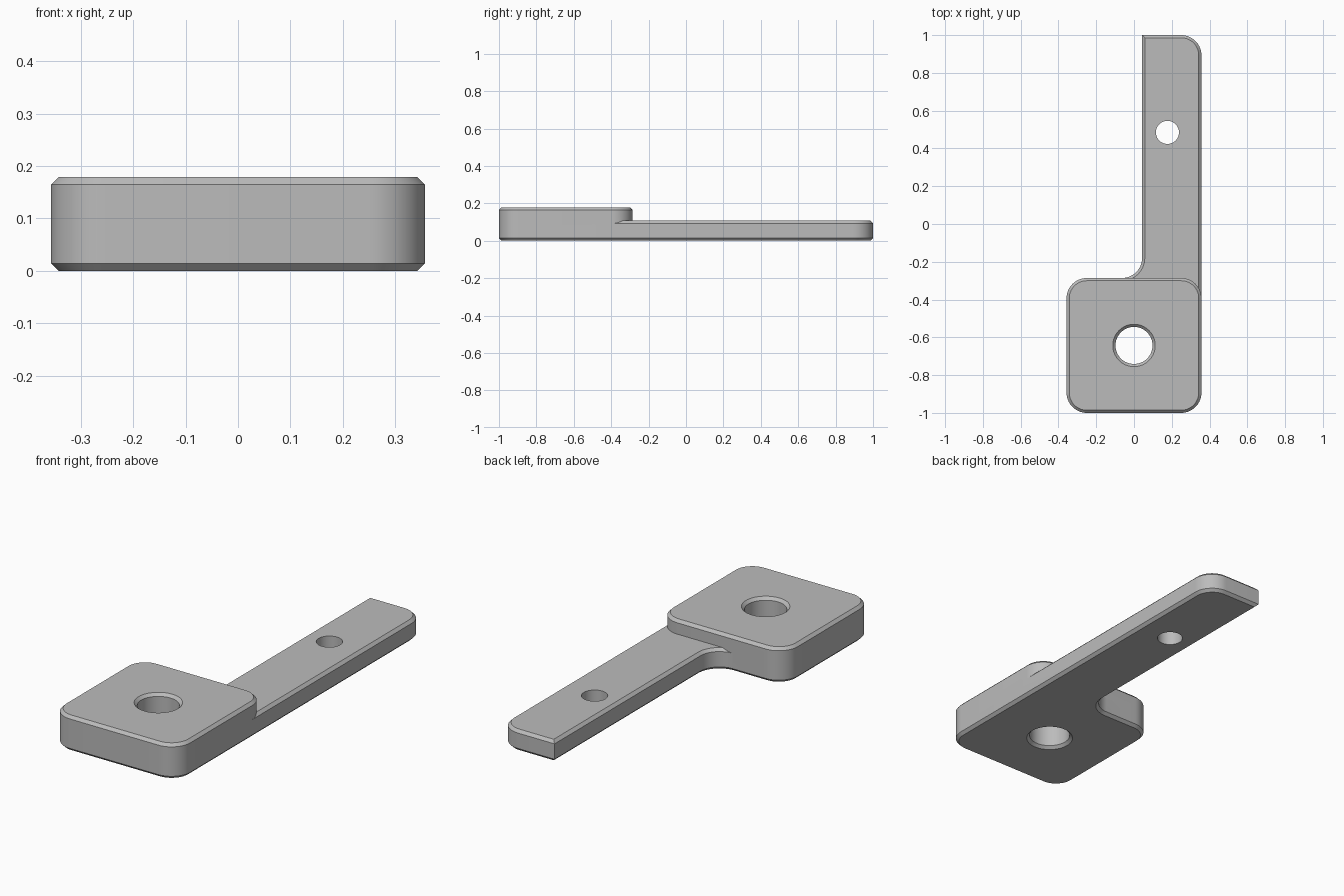
import bpy, bmesh, math
from mathutils import Vector

cube = bpy.data.objects.get("Cube")
if cube:
    bpy.data.objects.remove(cube, do_unlink=True)

HALF, BACK, CHAMFER, RADIUS = 0.357, -0.286, 0.0143, 0.107
PAD_TOP, ARM_TOP = 0.179, 0.107
ARM_LEFT = 0.043

grey = bpy.data.materials.new("plain grey")
grey.use_nodes = True
colour = (0.5, 0.5, 0.5, 1)
grey.diffuse_color = colour
grey.node_tree.nodes["Principled BSDF"].inputs["Base Color"].default_value = colour


def outline(corners, steps=14):
    """Right-angled outline, counter-clockwise; each corner is (x, y, radius)."""
    points = []
    for i, (x, y, r) in enumerate(corners):
        p = Vector((x, y))
        if not r:
            points.append(p)
            continue
        a = (Vector(corners[i - 1][:2]) - p).normalized()
        b = (Vector(corners[(i + 1) % len(corners)][:2]) - p).normalized()
        centre = p + r * (a + b)
        for k in range(steps + 1):
            t = math.pi / 2 * k / steps
            points.append(centre - r * (b * math.cos(t) + a * math.sin(t)))
    return points


def circle(x, y, r, steps=64):
    turn = 2 * math.pi / steps
    return [Vector((x + r * math.cos(turn * k), y + r * math.sin(turn * k)))
            for k in range(steps)]


def inset(points, d):
    """Move an outline inwards by d with mitred corners."""
    result = []
    for i, p in enumerate(points):
        a = (p - points[i - 1]).normalized()
        b = (points[(i + 1) % len(points)] - p).normalized()
        na, nb = Vector((-a.y, a.x)), Vector((-b.y, b.x))
        result.append(p + (na + nb) * d / (1 + na.dot(nb)))
    return result


def loft(name, points, levels):
    """Solid through insets of an outline; levels are (inset, z)."""
    bm = bmesh.new()
    rings = [[bm.verts.new((p.x, p.y, z)) for p in inset(points, d)]
             for d, z in levels]
    n = len(points)
    for low, high in zip(rings, rings[1:]):
        for i in range(n):
            j = (i + 1) % n
            bm.faces.new((low[i], low[j], high[j], high[i]))
    bm.faces.new(rings[0][::-1])
    bm.faces.new(rings[-1])
    mesh = bpy.data.meshes.new(name)
    bm.to_mesh(mesh)
    bm.free()
    mesh.materials.append(grey)
    obj = bpy.data.objects.new(name, mesh)
    bpy.context.collection.objects.link(obj)
    return obj


def plate(name, points, height):
    c = CHAMFER
    return loft(name, points, [(c, 0), (0, c), (0, height - c), (c, height)])


def combine(target, other, operation):
    mod = target.modifiers.new(operation.lower(), "BOOLEAN")
    mod.operation, mod.solver, mod.object = operation, "EXACT", other
    bpy.context.view_layer.objects.active = target
    bpy.ops.object.modifier_apply(modifier=mod.name)
    bpy.data.objects.remove(other, do_unlink=True)


# Thick square pad with rounded corners
bracket = plate("mounting_bracket", outline([
    (-HALF, -1, RADIUS), (HALF, -1, RADIUS),
    (HALF, BACK, RADIUS), (-HALF, BACK, RADIUS)]), PAD_TOP)

# Thin arm with one rounded end corner and a fillet into the pad
arm = plate("arm", outline([
    (-0.2, -0.45, 0), (HALF, -0.45, 0), (HALF, 1, RADIUS),
    (ARM_LEFT, 1, 0), (ARM_LEFT, BACK, RADIUS), (-0.2, BACK, 0)]), ARM_TOP)
combine(bracket, arm, "UNION")

# Large hole, countersunk on both sides
c, over = CHAMFER, 0.01
pad_hole = loft("pad_hole", circle(0, -0.643, 0.098), [
    (-c - over, -over), (0, c), (0, PAD_TOP - c), (-c - over, PAD_TOP + over)])
combine(bracket, pad_hole, "DIFFERENCE")

# Small plain hole in the arm
arm_hole = loft("arm_hole", circle(0.177, 0.485, 0.061),
                [(0, -0.1), (0, ARM_TOP + 0.1)])
combine(bracket, arm_hole, "DIFFERENCE")

# Smooth the rounded walls, keep the chamfer edges crisp
bpy.ops.object.select_all(action="DESELECT")
bracket.select_set(True)
bpy.context.view_layer.objects.active = bracket
bpy.ops.object.shade_smooth_by_angle(angle=math.radians(25))
